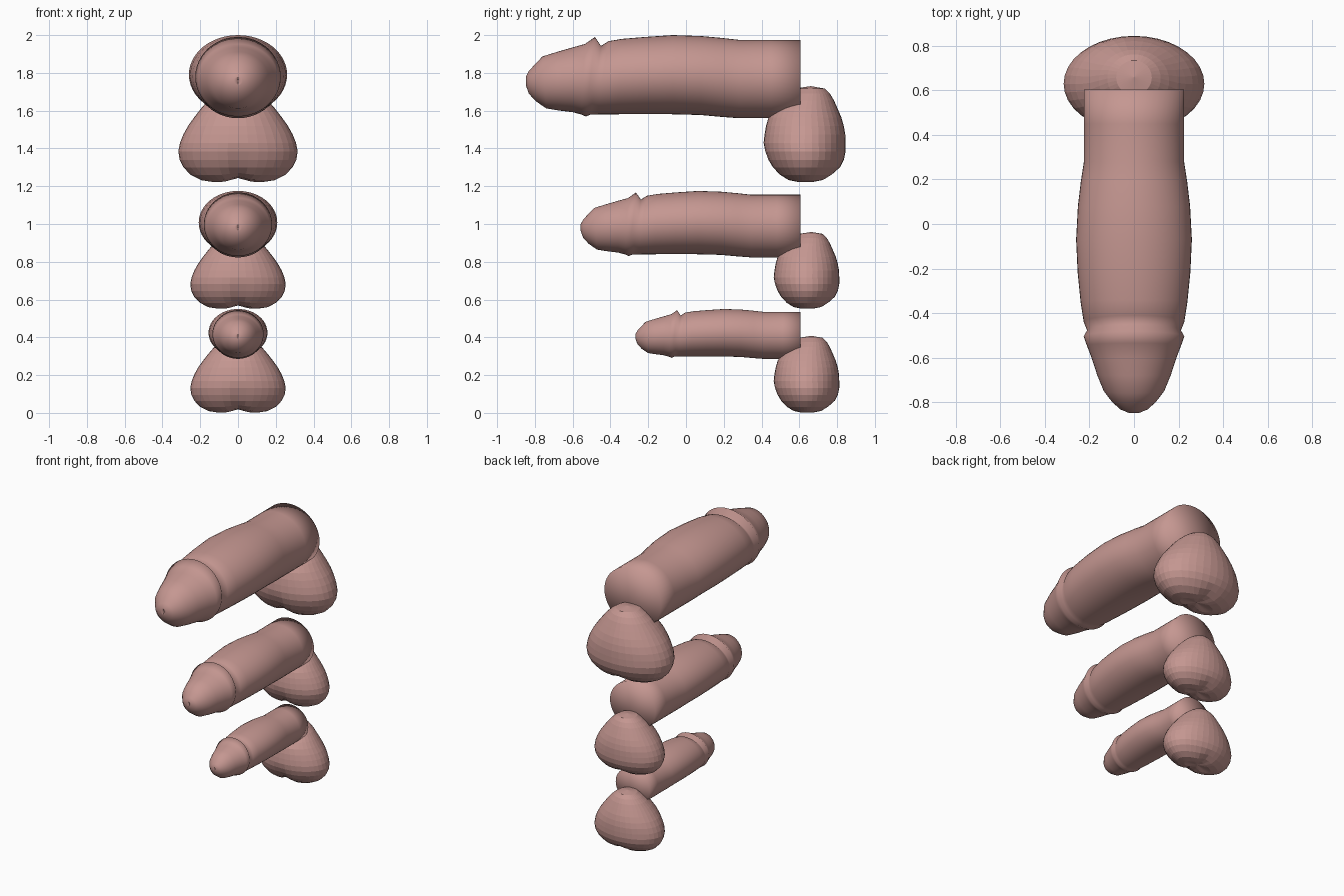
import bpy, bmesh, math

skin = bpy.data.materials.new("dusty pink")
skin.diffuse_color = (0.56, 0.31, 0.285, 1)

# Shaft rings: (y top, z top, y bottom, z bottom, half width)
SHAFT = [
    (0.605, 1.975, 0.605, 1.56, 0.225), (0.45, 1.975, 0.45, 1.56, 0.225),
    (0.28, 1.975, 0.28, 1.56, 0.225), (0.19, 1.985, 0.19, 1.567, 0.239),
    (0.08, 1.995, 0.08, 1.577, 0.252), (-0.07, 2.0, -0.07, 1.581, 0.26),
    (-0.22, 1.99, -0.22, 1.582, 0.253), (-0.34, 1.98, -0.36, 1.581, 0.24),
    (-0.41, 1.968, -0.47, 1.58, 0.226), (-0.45, 1.943, -0.505, 1.58, 0.211),
    (-0.482, 1.99, -0.53, 1.569, 0.226), (-0.535, 1.953, -0.555, 1.58, 0.212),
    (-0.60, 1.935, -0.60, 1.592, 0.191), (-0.68, 1.912, -0.68, 1.602, 0.165),
    (-0.76, 1.887, -0.74, 1.612, 0.136), (-0.80, 1.845, -0.795, 1.65, 0.10),
    (-0.832, 1.81, -0.832, 1.69, 0.063), (-0.848, 1.78, -0.848, 1.735, 0.025),
    (-0.848, 1.778, -0.848, 1.737, 0.004),
]
# Base sac profile: (z, y front, y back, half width)
SAC = [
    (1.222, 0.575, 0.69, 0.13), (1.232, 0.53, 0.735, 0.195), (1.26, 0.488, 0.778, 0.25),
    (1.30, 0.452, 0.815, 0.289), (1.34, 0.43, 0.836, 0.309), (1.385, 0.415, 0.845, 0.316),
    (1.43, 0.411, 0.845, 0.307), (1.475, 0.416, 0.843, 0.289), (1.52, 0.424, 0.835, 0.264),
    (1.565, 0.437, 0.822, 0.232), (1.61, 0.465, 0.803, 0.197), (1.655, 0.505, 0.783, 0.158),
    (1.69, 0.545, 0.762, 0.12), (1.717, 0.58, 0.735, 0.08),
]


def loft(name, rings, start, end, smooth):
    """Skin closed rings of points and close both ends with a fan."""
    bm = bmesh.new()
    loops = [[bm.verts.new(p) for p in r] for r in rings]
    n = len(loops[0])
    for a, b in zip(loops, loops[1:]):
        for i in range(n):
            j = (i + 1) % n
            bm.faces.new((a[i], a[j], b[j], b[i]))
    for loop, tip in ((loops[0], start), (loops[-1], end)):
        v = bm.verts.new(tip)
        for i in range(n):
            bm.faces.new((loop[i], loop[(i + 1) % n], v))
    bmesh.ops.recalc_face_normals(bm, faces=bm.faces[:])
    for f in bm.faces:
        f.smooth = smooth
    me = bpy.data.meshes.new(name)
    bm.to_mesh(me)
    bm.free()
    me.materials.append(skin)
    ob = bpy.data.objects.new(name, me)
    bpy.context.collection.objects.link(ob)


def shaft(name, s, top):
    def place(x, y, z):
        return (x * s, 0.605 + (y - 0.605) * s, top + (z - 2.0) * s)
    rings = []
    for yt, zt, yb, zb, w in SHAFT:
        ring = []
        for i in range(48):
            a = 2 * math.pi * i / 48
            t = (1 + math.sin(a)) / 2
            ring.append(place(w * math.cos(a), yb + (yt - yb) * t, zb + (zt - zb) * t))
        rings.append(ring)
    # the end fan dips inwards to form the small slit
    loft(name, rings, place(0, 0.605, 1.77), place(0, -0.83, 1.757), True)


def sac(name, s, bottom, yc):
    def place(x, y, z):
        low = max(0.0, min(1.0, (1.42 - z) / 0.15))
        dip = math.exp(-(x / 0.05) ** 2) * low
        if y < 0.63:                       # shallow groove down the front
            y += 0.02 * dip
        z += 0.022 * dip * max(0.0, (1.30 - z) / 0.08)   # cleft underneath
        return (x * s, yc + (y - 0.6275) * s, bottom + (z - 1.22) * s)
    rings = []
    for z, yf, yb, w in SAC:
        rings.append([place(w * math.cos(a), (yf + yb) / 2 + (yb - yf) / 2 * math.sin(a), z)
                      for a in (2 * math.pi * i / 36 for i in range(36))])
    loft(name, rings, place(0, 0.63, 1.222), place(0, 0.66, 1.73), False)


# Three sizes stacked vertically
for label, s, top, sac_s, bottom, yc in (
        ("large", 1.0, 2.0, 1.0, 1.22, 0.6275),
        ("medium", 0.80, 1.175, 0.80, 0.55, 0.6375),
        ("small", 0.60, 0.55, 0.80, 0.0, 0.6375)):
    shaft(label + "_shaft", s, top)
    sac(label + "_base_sac", sac_s, bottom, yc)
